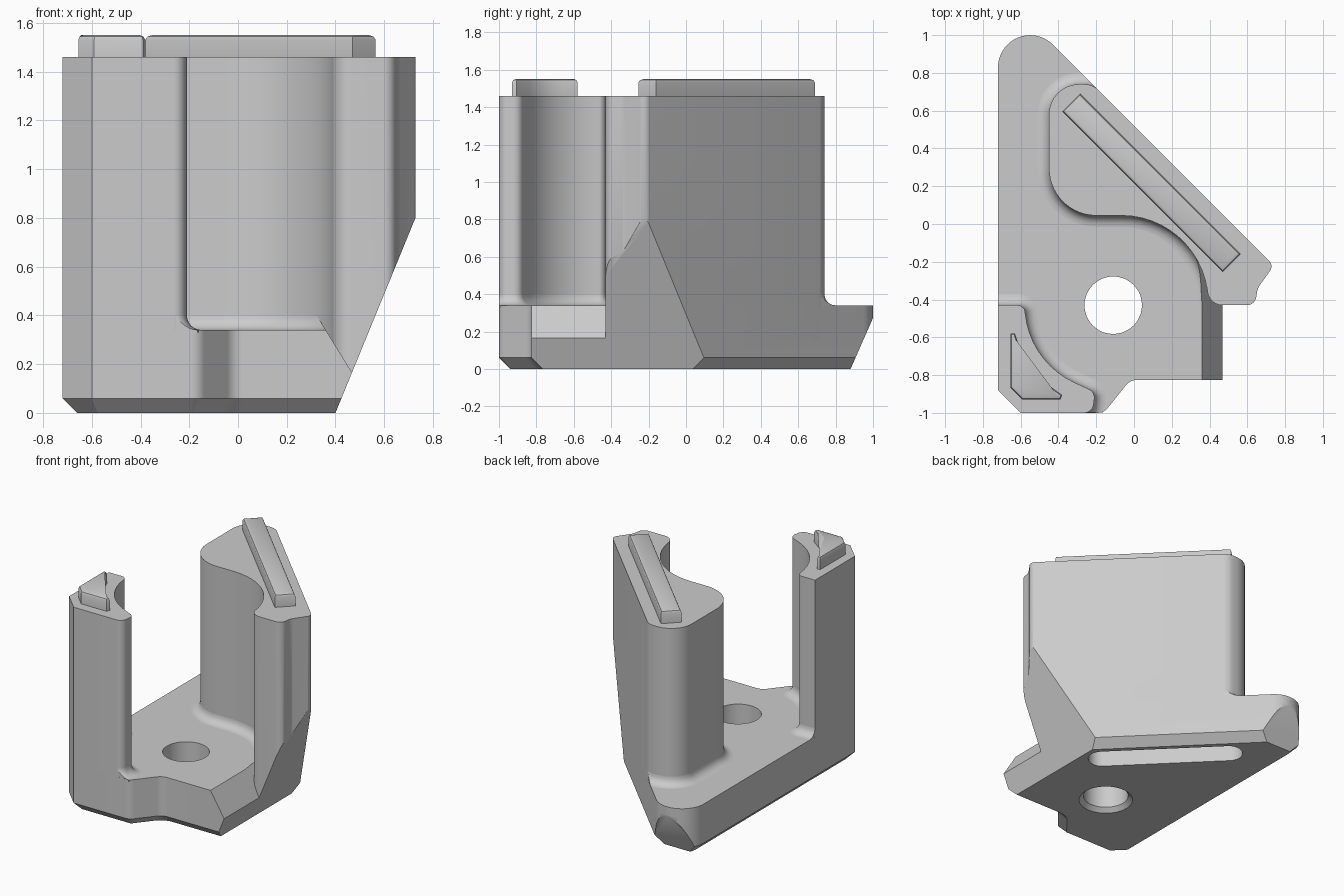
import bpy, bmesh, math
from mathutils import Vector

if "Cube" in bpy.data.objects:
    bpy.data.objects.remove(bpy.data.objects["Cube"], do_unlink=True)

grey = bpy.data.materials.new("plain grey")
grey.use_nodes = True
grey.diffuse_color = (0.6, 0.6, 0.6, 1)
grey.node_tree.nodes["Principled BSDF"].inputs["Base Color"].default_value = (0.6, 0.6, 0.6, 1)

BASE_TOP, TOWER_TOP, FILLET = 0.34, 1.46, 0.06


def rounded(corners):
    """Polygon from (x, y, radius) corners, each one filleted; returned counter-clockwise."""
    pts = []
    for i, (x, y, r) in enumerate(corners):
        p = Vector((x, y))
        a = (Vector(corners[i - 1][:2]) - p).normalized()
        b = (Vector(corners[(i + 1) % len(corners)][:2]) - p).normalized()
        if r == 0:
            pts.append(p)
            continue
        half = a.angle(b) / 2
        centre = p + (a + b).normalized() * (r / math.sin(half))
        start = p + a * (r / math.tan(half)) - centre
        end = p + b * (r / math.tan(half)) - centre
        sweep = math.atan2(start.x * end.y - start.y * end.x, start.dot(end))
        n = max(4, int(abs(sweep) * 9))
        for k in range(n + 1):
            t = sweep * k / n
            c, s = math.cos(t), math.sin(t)
            pts.append(centre + Vector((start.x * c - start.y * s, start.x * s + start.y * c)))
    area = sum(pts[i - 1].x * q.y - pts[i - 1].y * q.x for i, q in enumerate(pts))
    return pts if area > 0 else pts[::-1]


def grow(pts, d):
    """Offset a counter-clockwise outline outward by d."""
    out = []
    for i, p in enumerate(pts):
        e = (p - pts[i - 1]).normalized()
        f = (pts[(i + 1) % len(pts)] - p).normalized()
        n1, n2 = Vector((e.y, -e.x)), Vector((f.y, -f.x))
        out.append(p + (n1 + n2) * (d / (1 + n1.dot(n2))))
    return out


def loft(outline, rings):
    """Solid through (offset, z) rings of one outline."""
    bm = bmesh.new()
    loops = [[bm.verts.new((p.x, p.y, z)) for p in grow(outline, d)] for d, z in rings]
    n = len(outline)
    for lo, hi in zip(loops, loops[1:]):
        for i in range(n):
            j = (i + 1) % n
            bm.faces.new((lo[i], lo[j], hi[j], hi[i]))
    bm.faces.new(loops[0][::-1])
    bm.faces.new(loops[-1])
    return bm


def clip(bm, point, normal):
    """Remove what lies beyond a plane and cap the cut."""
    cut = bmesh.ops.bisect_plane(bm, geom=bm.verts[:] + bm.edges[:] + bm.faces[:], dist=1e-5,
                                 plane_co=point, plane_no=normal, clear_outer=True)
    edges = [e for e in cut["geom_cut"] if isinstance(e, bmesh.types.BMEdge) and e.is_boundary]
    if edges:
        bmesh.ops.edgeloop_fill(bm, edges=edges)


def finish(name, bm, cutters=()):
    bmesh.ops.recalc_face_normals(bm, faces=bm.faces[:])
    mesh = bpy.data.meshes.new(name)
    bm.to_mesh(mesh)
    bm.free()
    mesh.materials.append(grey)
    ob = bpy.data.objects.new(name, mesh)
    bpy.context.collection.objects.link(ob)
    bpy.ops.object.select_all(action='DESELECT')
    ob.select_set(True)
    bpy.context.view_layer.objects.active = ob
    for c in cutters:
        mod = ob.modifiers.new("cut", 'BOOLEAN')
        mod.operation, mod.solver, mod.object = 'DIFFERENCE', 'EXACT', c
        bpy.ops.object.modifier_apply(modifier=mod.name)
    bpy.ops.object.shade_smooth_by_angle(angle=math.radians(30))
    return ob


def clip_side(bm):
    """Side wall leaning inward towards the bottom."""
    clip(bm, (0.4, 0, 0), (1, 0, -0.41))


def clip_base_chamfer(bm):
    clip(bm, (0.36, BASE_TOP, BASE_TOP), (0.17, 0, 0.105))


# Outlines
base_line = rounded([(-0.72, -0.88, 0), (-0.6, -1, 0), (-0.16, -1, 0.07), (-0.02, -0.825, 0.08),
                     (0.75, -0.825, 0), (0.75, -0.23, 0), (-0.72, 1.24, 0.17)])
tower_line = rounded([(-0.45, 0.74, 0.16), (-0.22, 0.74, 0.1), (0.74, -0.22, 0.04),
                      (0.655, -0.34, 0.08), (0.64, -0.43, 0.05), (0.4, -0.43, 0.08),
                      (0.33, 0.045, 0.46), (-0.45, 0.045, 0.25)])
post_line = rounded([(-0.72, -0.43, 0), (-0.58, -0.43, 0.04), (-0.55, -0.73, 0.45),
                     (-0.205, -0.89, 0.05), (-0.22, -1, 0.05), (-0.6, -1, 0), (-0.72, -0.88, 0)])
long_rib_line = rounded([(-0.38, 0.595, 0), (-0.285, 0.69, 0), (0.565, -0.16, 0), (0.47, -0.255, 0)])
short_rib_line = rounded([(-0.655, -0.58, 0), (-0.63, -0.58, 0), (-0.57, -0.77, 0.35),
                          (-0.38, -0.905, 0), (-0.39, -0.93, 0), (-0.59, -0.93, 0), (-0.655, -0.865, 0)])
slot_line = rounded([(-0.48, 0.59, 0.095), (-0.34, 0.73, 0.095), (0.405, -0.015, 0.095),
                     (0.265, -0.155, 0.095)])
hole_line = [Vector((-0.11 + 0.152 * math.cos(t * math.tau / 48), -0.43 + 0.152 * math.sin(t * math.tau / 48)))
             for t in range(48)]

# Cutters for the bolt hole and the underside slot
hole = finish("hole_cutter", loft(hole_line, [(0.03, -0.1), (0.03, 0), (0, 0.03), (0, 0.6)]))
slot = finish("slot_cutter", loft(slot_line, [(0, -0.1), (0, 0.12)]))
for cutter in (hole, slot):
    cutter.hide_render = True
    cutter.hide_viewport = False

# Base plate, chamfered below and rounded at the rear tip
bm = loft(base_line, [(-0.06, 0), (0, 0.06), (0, BASE_TOP)])
tip = [e for e in bm.edges if all(v.co.y > 0.8 and v.co.z > 0.3 for v in e.verts)]
bmesh.ops.bevel(bm, geom=tip, offset=0.06, segments=5, profile=0.5, affect='EDGES')
clip_side(bm)
clip_base_chamfer(bm)
clip(bm, (0, 0.88, 0), (0, 1, -0.44))
finish("base_plate", bm, (hole, slot))

# Tower and post
bm = loft(tower_line, [(0, 0.15), (0, TOWER_TOP)])
clip_side(bm)
finish("tower", bm)
finish("corner_post", loft(post_line, [(0, 0.15), (0, TOWER_TOP)]))

# Fillets where the uprights meet the base
arc = [k * math.pi / 12 for k in range(7)]
flare = [(FILLET, BASE_TOP - 0.01)] + [
    (FILLET * (1 - math.sin(a)), BASE_TOP + FILLET * (1 - math.cos(a))) for a in arc]
bm = loft(tower_line, flare)
clip(bm, (0.519, 0, 0), (1, 1, 0))
clip_base_chamfer(bm)
finish("tower_fillet", bm)
bm = loft(post_line, flare)
clip(bm, (-0.719, 0, 0), (-1, 0, 0))
clip(bm, (0, -0.999, 0), (0, -1, 0))
clip(bm, (-0.719, -0.88, 0), (-1, -1, 0))
finish("post_fillet", bm)

# Locating ribs on top, with softened upper edges
rib = [(0, TOWER_TOP - 0.01), (0, 1.53), (-0.006, 1.544), (-0.02, 1.55)]
finish("long_rib", loft(long_rib_line, rib))
finish("short_rib", loft(short_rib_line, rib))

for cutter in (hole, slot):
    bpy.data.objects.remove(cutter, do_unlink=True)
